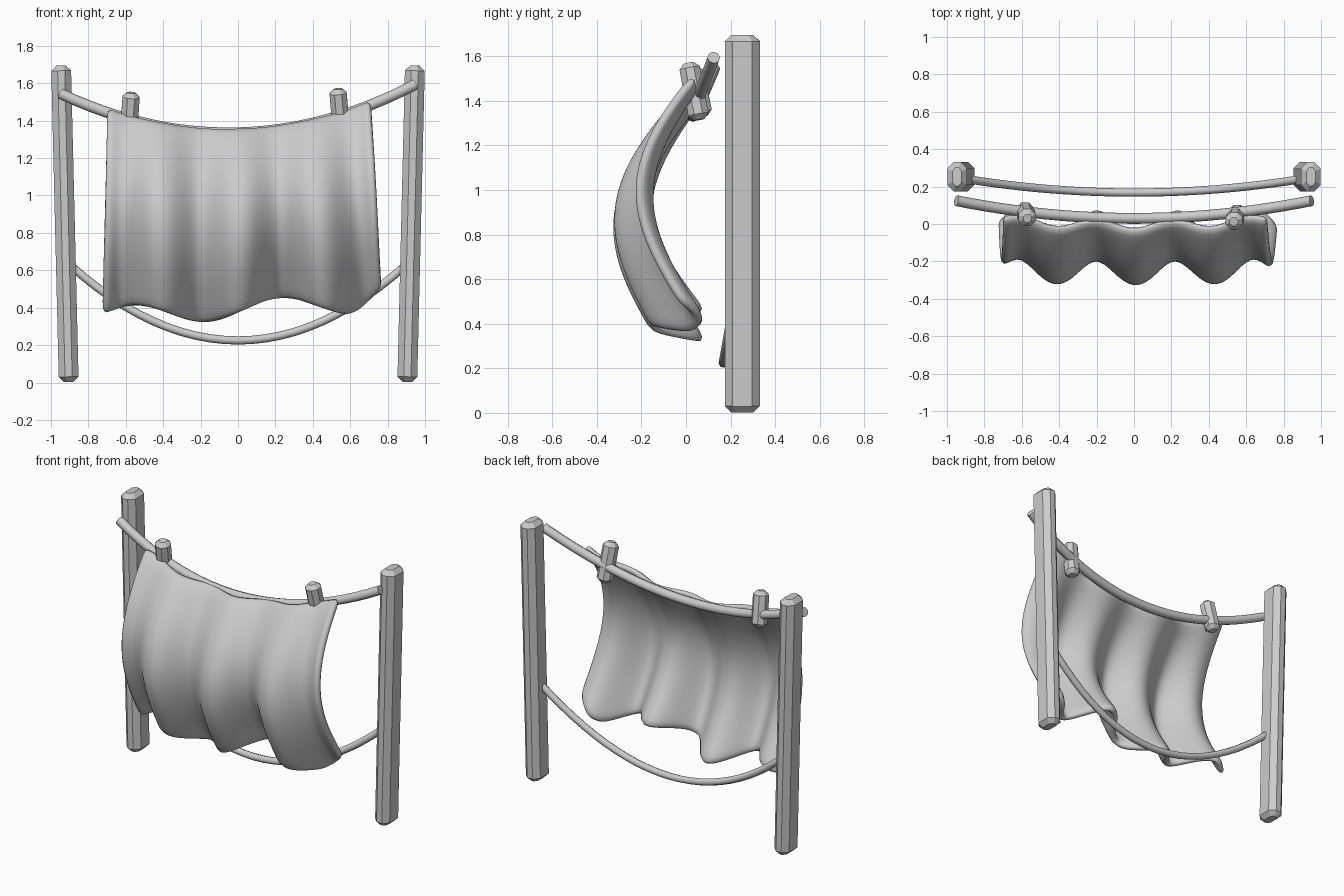
import bpy, bmesh
from math import sin, cos, pi
from mathutils import Vector

if "Cube" in bpy.data.objects:
    bpy.data.objects.remove(bpy.data.objects["Cube"], do_unlink=True)

grey = bpy.data.materials.new("plain grey")
grey.use_nodes = True
grey.diffuse_color = (0.6, 0.6, 0.6, 1)
grey.node_tree.nodes["Principled BSDF"].inputs["Base Color"].default_value = (0.6, 0.6, 0.6, 1)


def add_object(name, data):
    obj = bpy.data.objects.new(name, data)
    bpy.context.collection.objects.link(obj)
    data.materials.append(grey)
    return obj


def chamfered_beam(name, bottom, top, hx, hy, chamfer, cap):
    """Eight-sided beam between two points, with chamfered ends."""
    bottom, top = Vector(bottom), Vector(top)
    length = (top - bottom).length
    turn = Vector((0, 0, 1)).rotation_difference(top - bottom)
    quarter = [(hx, hy - chamfer), (hx - chamfer, hy)]
    outline = quarter + [(-x, y) for x, y in quarter[::-1]]
    outline += [(-x, -y) for x, y in outline]
    bm = bmesh.new()
    rings = []
    for z, inset in ((0, cap), (cap, 0), (length - cap, 0), (length, cap)):
        sx, sy = 1 - inset / hx, 1 - inset / hy
        rings.append([bm.verts.new(bottom + turn @ Vector((x * sx, y * sy, z)))
                      for x, y in outline])
    for low, high in zip(rings, rings[1:]):
        for i in range(8):
            j = (i + 1) % 8
            bm.faces.new((low[i], low[j], high[j], high[i]))
    bm.faces.new(rings[0][::-1])
    bm.faces.new(rings[-1])
    bmesh.ops.recalc_face_normals(bm, faces=bm.faces)
    mesh = bpy.data.meshes.new(name)
    bm.to_mesh(mesh)
    bm.free()
    return add_object(name, mesh)


def rope(name, start, end, radius, path):
    """Sagging round rope sampled along x."""
    curve = bpy.data.curves.new(name, 'CURVE')
    curve.dimensions = '3D'
    curve.bevel_depth = radius
    curve.bevel_resolution = 2
    curve.use_fill_caps = True
    spline = curve.splines.new('POLY')
    steps = 24
    spline.points.add(steps)
    for i, point in enumerate(spline.points):
        x = start + (end - start) * i / steps
        point.co = (x, *path(x), 1)
    spline.use_smooth = True
    return add_object(name, curve)


def upper_path(x):
    return 0.03 + 0.105 * x * x, 1.335 + 0.026 * x + 0.26 * x * x


def lower_path(x):
    return 0.168 + 0.09 * x * x, 0.225 + 0.5 * x * x


# Posts, leaning slightly outward
for side, name in ((1, "left_post"), (-1, "right_post")):
    chamfered_beam(name, (side * 0.905, 0.253, 0.003), (side * 0.946, 0.253, 1.695),
                   0.053, 0.078, 0.034, 0.028)

# Ropes
rope("upper_rope", -0.95, 0.95, 0.029, upper_path)
rope("lower_rope", -0.9, 0.9, 0.022, lower_path)

# Pegs clipping the cloth to the upper rope
chamfered_beam("left_peg", (0.555, 0.06, 1.315), (0.533, 0.012, 1.57), 0.046, 0.046, 0.027, 0.024)
chamfered_beam("right_peg", (-0.585, 0.075, 1.33), (-0.57, 0.03, 1.55), 0.046, 0.046, 0.027, 0.024)


# Hanging cloth: billows forward, with folds that deepen downward
def cloth_point(u, t):
    x = -0.7 + 1.41 * u
    z_top = upper_path(x)[1] + 0.022
    z_low = 0.385 + 0.055 * x + 0.055 * cos(2 * pi * (x - 0.2) / 0.75)
    z_low += 0.6 * max(0, x - 0.55)
    phase = max(-0.69, min(0.72, x))
    depth = 0.022 + 0.085 * t
    y = -0.225 * sin(pi * t ** 0.95) - 0.035 * t + 0.06 * x * x * (1 - t)
    y -= depth * cos(2 * pi * phase / 0.41)
    spread = -0.02 * (1 - u) * t + 0.055 * u * t
    return x + spread, y, z_top + (z_low - z_top) * t


columns, rows = 44, 16
bm = bmesh.new()
grid = [[bm.verts.new(cloth_point(i / columns, j / rows)) for i in range(columns + 1)]
        for j in range(rows + 1)]
for upper, lower in zip(grid, grid[1:]):
    for i in range(columns):
        bm.faces.new((upper[i], lower[i], lower[i + 1], upper[i + 1]))
mesh = bpy.data.meshes.new("cloth")
bm.to_mesh(mesh)
bm.free()
mesh.shade_smooth()
cloth = add_object("cloth", mesh)
solid = cloth.modifiers.new("thickness", 'SOLIDIFY')
solid.thickness = 0.045
solid.offset = 0
solid.use_even_offset = True
rounding = cloth.modifiers.new("rounding", 'SUBSURF')
rounding.levels = 1
rounding.render_levels = 1
